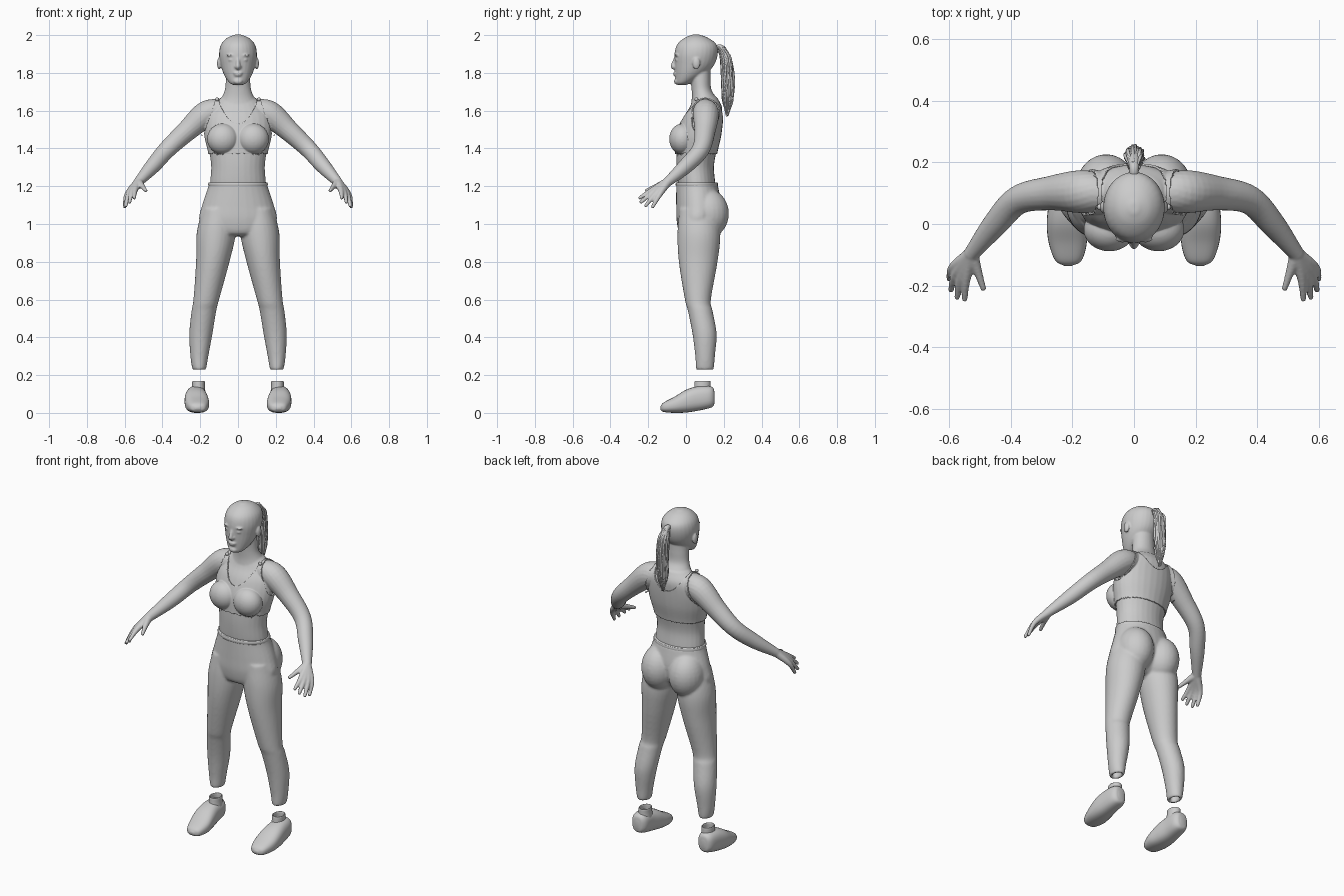
import bpy
import bmesh
import math
import random
from mathutils import Matrix, Vector

random.seed(4)
default_cube = bpy.data.objects.get("Cube")
if default_cube:
    bpy.data.objects.remove(default_cube, do_unlink=True)

grey = bpy.data.materials.new("light grey")
grey.use_nodes = True
grey.diffuse_color = (.6, .6, .6, 1)
for node in grey.node_tree.nodes:
    if node.type == "BSDF_PRINCIPLED":
        node.inputs["Base Color"].default_value = grey.diffuse_color


def spline(rows, steps=6):
    """Smooth rows of any length through a Catmull-Rom curve."""
    points = [Vector(row) for row in rows]
    points = [2 * points[0] - points[1], *points, 2 * points[-1] - points[-2]]
    smooth = []
    for a, b, c, d in zip(points, points[1:], points[2:], points[3:]):
        for step in range(steps):
            t = step / steps
            bend = (2 * a - 5 * b + 4 * c - d) * t * t
            twist = (3 * b - a - 3 * c + d) * t ** 3
            smooth.append(b + ((c - a) * t + bend + twist) / 2)
    return smooth + [points[-2]]


def soften(value, power):
    return math.copysign(abs(value) ** power, value)


def loft(bm, sections, mirror=False, sides=28, power=1):
    """Skin a list of (centre, half axis, half axis) sections."""
    for side in ((1, -1) if mirror else (1,)):
        rings = []
        for centre, u, v in sections:
            ring = []
            for k in range(sides):
                angle = math.tau * k / sides
                p = centre + u * soften(math.cos(angle), power) + v * soften(math.sin(angle), power)
                ring.append(bm.verts.new((p.x * side, p.y, p.z)))
            rings.append(ring)
        for low, high in zip(rings, rings[1:]):
            for k in range(sides):
                n = (k + 1) % sides
                bm.faces.new((low[k], low[n], high[n], high[k]))
        bm.faces.new(rings[0])
        bm.faces.new(rings[-1])


def column(bm, rows, mirror=False, power=1):
    """Horizontal sections given as height, x range, y range."""
    sections = []
    for z, x0, x1, y0, y1 in spline(rows):
        centre = Vector(((x0 + x1) / 2, (y0 + y1) / 2, z))
        sections.append((centre, Vector(((x1 - x0) / 2, 0, 0)), Vector((0, (y1 - y0) / 2, 0))))
    loft(bm, sections, mirror, power=power)


def centred(rows):
    return [(z, -half, half, y0, y1) for z, half, y0, y1 in rows]


def tube(bm, rows, mirror=False, sides=20):
    """Round tube along x, y, z with its own radius at each point."""
    path = spline(rows)
    sections = []
    for i, point in enumerate(path):
        before, after = path[max(i - 1, 0)], path[min(i + 1, len(path) - 1)]
        along = Vector(after[:3]) - Vector(before[:3])
        u = along.cross(Vector((1, .3, 0))).normalized()
        v = along.cross(u).normalized()
        sections.append((Vector(point[:3]), u * point[3], v * point[3]))
    loft(bm, sections, mirror, sides)


def blob(bm, centre, size, mirror=False):
    for side in ((1, -1) if mirror else (1,)):
        place = Matrix.Translation((centre[0] * side, *centre[1:]))
        bmesh.ops.create_uvsphere(bm, u_segments=24, v_segments=16, radius=1,
                                  matrix=place @ Matrix.Diagonal((*size, 1)))


def finish(name, bm, voxel=None, passes=5):
    bmesh.ops.recalc_face_normals(bm, faces=bm.faces[:])
    mesh = bpy.data.meshes.new(name)
    bm.to_mesh(mesh)
    bm.free()
    mesh.materials.append(grey)
    mesh.shade_smooth()
    obj = bpy.data.objects.new(name, mesh)
    bpy.context.collection.objects.link(obj)
    if voxel:
        # Fuse the overlapping volumes into one skin
        remesh = obj.modifiers.new("fuse", "REMESH")
        remesh.mode = "VOXEL"
        remesh.voxel_size = voxel
        remesh.use_smooth_shade = True
        relax = obj.modifiers.new("relax", "SMOOTH")
        relax.factor = .5
        relax.iterations = passes
    return obj


# Torso, neck and head
bm = bmesh.new()
column(bm, centred([
    (1.17, .14, -.03, .15), (1.21, .148, -.043, .155), (1.3, .142, -.05, .148),
    (1.38, .152, -.05, .16), (1.47, .172, -.045, .18), (1.56, .172, -.015, .19),
    (1.62, .14, .02, .19), (1.67, .09, .04, .165)]))
blob(bm, (.08, -.018, 1.45), (.077, .064, .075), True)
column(bm, centred([
    (1.6, .13, .02, .18), (1.66, .092, .03, .165), (1.71, .07, .03, .135),
    (1.77, .064, .025, .13), (1.84, .06, .02, .13)]))
column(bm, centred([
    (1.736, .025, -.048, .0), (1.75, .048, -.054, .035), (1.79, .074, -.057, .1),
    (1.84, .091, -.06, .148), (1.9, .1, -.061, .168), (1.95, .09, -.047, .162),
    (1.985, .058, -.008, .118), (2.003, .015, .035, .07)]))

# Nose, lips, brows, eyes and ears
tube(bm, [(0, -.052, 1.885, .008), (0, -.064, 1.855, .01), (0, -.07, 1.834, .012), (0, -.06, 1.824, .01)])
blob(bm, (.011, -.06, 1.832), (.009, .011, .008), True)
blob(bm, (0, -.056, 1.799), (.026, .012, .006))
blob(bm, (0, -.055, 1.788), (.021, .012, .006))
blob(bm, (0, -.05, 1.755), (.025, .014, .015))
blob(bm, (.036, -.049, 1.893), (.027, .012, .006), True)
blob(bm, (.036, -.046, 1.869), (.015, .011, .007), True)
blob(bm, (.1, .055, 1.85), (.011, .02, .032), True)

# Arms
tube(bm, [
    (.09, .1, 1.605, .06), (.17, .105, 1.58, .07), (.27, .1, 1.493, .056),
    (.375, .078, 1.395, .047), (.45, .0, 1.308, .041), (.53, -.1, 1.22, .025)], True)

# Palm and fingers spread from the wrist
wrist = (.528, -.098, 1.222, .024)
for knuckle, tip in [
        ((.545, -.182, 1.178), (.55, -.25, 1.135)),
        ((.562, -.175, 1.168), (.575, -.243, 1.112)),
        ((.578, -.16, 1.16), (.595, -.218, 1.092)),
        ((.588, -.14, 1.155), (.601, -.18, 1.085)),
        ((.507, -.155, 1.2), (.487, -.215, 1.175))]:
    tube(bm, [wrist, (*knuckle, .0145), (*tip, .009)], True)
body = finish("body", bm, voxel=.005)

# Cropped top, lifted from the body surface
depsgraph = bpy.context.evaluated_depsgraph_get()
skin = bpy.data.meshes.new_from_object(body.evaluated_get(depsgraph))
bm = bmesh.new()
bm.from_mesh(skin)
bpy.data.meshes.remove(skin)


def covered(p):
    x = abs(p.x)
    neckline = 1.53 + 12 * x * x if p.y < .1 else 1.565 + 9 * x * x
    armhole = .2 if p.z < 1.48 else .168 - .3 * (p.z - 1.5)
    return 1.37 < p.z < min(neckline, 1.69) and x < armhole


bare = [face for face in bm.faces if not covered(face.calc_center_median())]
bmesh.ops.delete(bm, geom=bare, context="FACES")
for _ in range(6):
    hem = [vert for vert in bm.verts if vert.is_boundary]
    bmesh.ops.smooth_vert(bm, verts=hem, factor=.5, use_axis_x=True, use_axis_y=True, use_axis_z=True)
bm.normal_update()
for vert in bm.verts:
    vert.co += vert.normal * .007
crop_top = finish("crop_top", bm)
cloth = crop_top.modifiers.new("cloth", "SOLIDIFY")
cloth.thickness = .008
cloth.offset = -1

# Strap fasteners
bm = bmesh.new()
blob(bm, (.11, .055, 1.66), (.01, .01, .01), True)
finish("strap_fasteners", bm)

# Trousers: pelvis, seat and hollow-hemmed legs
bm = bmesh.new()
column(bm, centred([
    (1.217, .155, -.052, .165), (1.19, .16, -.052, .172), (1.1, .19, -.052, .185),
    (1.02, .206, -.05, .17), (.955, .16, -.035, .12), (.935, .06, .0, .08)]))
blob(bm, (.09, .115, 1.055), (.1, .112, .13), True)
column(bm, [
    (1.08, .02, .188, -.035, .16), (.95, .012, .219, -.045, .182), (.8, .045, .222, -.038, .167),
    (.6, .1, .236, -.006, .132), (.54, .115, .246, .01, .141), (.42, .135, .258, .034, .162),
    (.3, .157, .252, .049, .153), (.23, .17, .24, .054, .146), (.235, .184, .226, .068, .132),
    (.28, .186, .23, .07, .132)], True)
finish("trousers", bm, voxel=.008, passes=4)

# Waistband
bm = bmesh.new()
column(bm, centred([(1.2, .156, -.053, .168), (1.21, .158, -.055, .169), (1.221, .156, -.053, .167)]))
finish("waistband", bm)

# Shoes, skinned from toe to heel
bm = bmesh.new()
sections = []
for y, x, half, z0, z1 in spline([
        (-.136, .214, .012, .018, .034), (-.118, .213, .043, .005, .055), (-.06, .215, .062, .0, .086),
        (.0, .22, .063, .002, .122), (.06, .222, .056, .011, .14), (.12, .22, .049, .024, .142),
        (.145, .22, .034, .036, .13), (.152, .22, .014, .06, .1)]):
    sections.append((Vector((x, y, (z0 + z1) / 2)), Vector((half, 0, 0)), Vector((0, 0, (z1 - z0) / 2))))
loft(bm, sections, mirror=True, power=.8)
finish("shoes", bm)

# Sock cuffs with an open top
bm = bmesh.new()
column(bm, [
    (.1, .172, .246, .04, .134), (.14, .175, .243, .044, .131), (.166, .176, .242, .046, .13),
    (.164, .182, .236, .052, .124), (.13, .182, .236, .052, .124)], True)
finish("sock_cuffs", bm)

# Ponytail: a tapering core wrapped in loose strands
bm = bmesh.new()
tail = [
    (0, .15, 1.93, .014), (0, .187, 1.932, .016), (0, .213, 1.87, .026),
    (0, .221, 1.77, .029), (0, .222, 1.67, .024), (0, .219, 1.58, .005)]
tube(bm, tail)
for strand in range(22):
    angle = math.tau * strand / 22
    path = []
    for x, y, z, radius in tail[1:]:
        reach = radius * random.uniform(.8, 1.15)
        path.append((x + reach * math.cos(angle), y + reach * math.sin(angle),
                     z + random.uniform(-.015, .015), min(radius * .3, .006)))
    tube(bm, path, sides=6)
finish("ponytail", bm)
